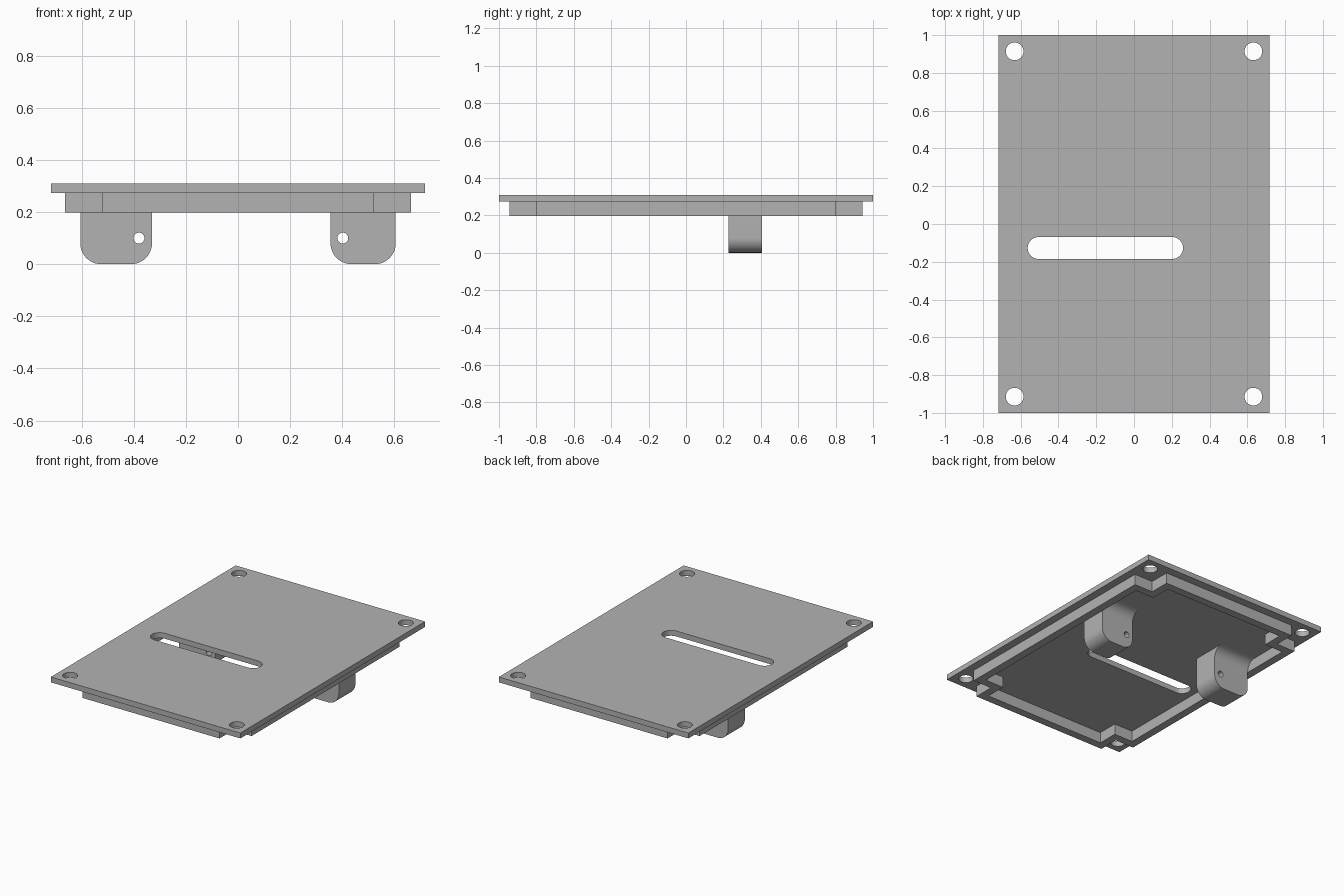
import bpy, bmesh, math
from mathutils import Matrix, Vector

cube = bpy.data.objects.get("Cube")
if cube:
    bpy.data.objects.remove(cube, do_unlink=True)

grey = bpy.data.materials.new("plain grey")
grey.use_nodes = True
GREY = (0.45, 0.45, 0.45, 1)
grey.diffuse_color = GREY
grey.node_tree.nodes["Principled BSDF"].inputs["Base Color"].default_value = GREY

# Main sizes
TOP, UNDER, RIM_BOTTOM = 0.31, 0.273, 0.198
HALF_X, HALF_Y = 0.718, 1.0


def arc(cx, cy, r, start, end, steps=12):
    angles = [math.radians(start + (end - start) * i / steps) for i in range(steps + 1)]
    return [(cx + r * math.cos(a), cy + r * math.sin(a)) for a in angles]


def circle(cx, cy, r, steps=32):
    return arc(cx, cy, r, 0, 360, steps)[:-1]


def rectangle(hx, hy):
    return [(-hx, -hy), (hx, -hy), (hx, hy), (-hx, hy)]


def notched(hx, hy, nx, ny):
    """Rectangle outline with a square notch at every corner."""
    quarter = [(hx, ny), (nx, ny), (nx, hy)]
    left = [(-x, y) for x, y in reversed(quarter)]
    upper = quarter + left
    return upper + [(-x, -y) for x, y in upper]


def prism(name, loops, u, v, origin, depth):
    """Fill nested loops in the u-v plane and extrude them by a vector."""
    u, v, origin, depth = map(Vector, (u, v, origin, depth))
    bm = bmesh.new()
    edges = []
    for loop in loops:
        verts = [bm.verts.new(origin + u * a + v * b) for a, b in loop]
        edges += [bm.edges.new((p, q)) for p, q in zip(verts, verts[1:] + verts[:1])]
    bmesh.ops.triangle_fill(bm, edges=edges, use_beauty=True, normal=u.cross(v))
    result = bmesh.ops.extrude_face_region(bm, geom=bm.faces[:], use_keep_orig=True)
    moved = [g for g in result["geom"] if isinstance(g, bmesh.types.BMVert)]
    bmesh.ops.translate(bm, verts=moved, vec=depth)
    bmesh.ops.recalc_face_normals(bm, faces=bm.faces[:])
    mesh = bpy.data.meshes.new(name)
    bm.to_mesh(mesh)
    bm.free()
    mesh.materials.append(grey)
    obj = bpy.data.objects.new(name, mesh)
    bpy.context.collection.objects.link(obj)
    bpy.ops.object.select_all(action="DESELECT")
    obj.select_set(True)
    bpy.context.view_layer.objects.active = obj
    bpy.ops.object.shade_smooth_by_angle(angle=math.radians(30))
    return obj


X, Y, Z = (1, 0, 0), (0, 1, 0), (0, 0, 1)

# Cover plate with corner screw holes and a long slot
holes = [circle(sx * 0.632, sy * 0.914, 0.047) for sx in (-1, 1) for sy in (-1, 1)]
slot_r, slot_y = 0.058, -0.127
slot = (arc(0.26 - slot_r, slot_y, slot_r, -90, 90, 16)
        + arc(-0.563 + slot_r, slot_y, slot_r, 90, 270, 16))
prism("cover_plate", [rectangle(HALF_X, HALF_Y)] + holes + [slot],
      X, Y, (0, 0, UNDER), (0, 0, TOP - UNDER))

# Locating rim under the plate, stepped in around the screw holes
wall = 0.055
outer = (0.663, 0.943, 0.52, 0.80)
prism("locating_rim", [notched(*outer), notched(*[s - wall for s in outer])],
      X, Y, (0, 0, RIM_BOTTOM), (0, 0, UNDER - RIM_BOTTOM))

# Mounting lugs with a cross hole and a fillet behind each
BACK, FRONT, ROUND, FILLET = 0.407, 0.227, 0.08, 0.07
for side, x0, x1, hole_x in (("right", -0.605, -0.33, -0.38), ("left", 0.355, 0.605, 0.402)):
    outline = ([(x1, UNDER), (x0, UNDER)]
               + arc(x0 + ROUND, ROUND, ROUND, 180, 270)
               + arc(x1 - ROUND, ROUND, ROUND, 270, 360))
    prism(side + "_lug", [outline, circle(hole_x, 0.1, 0.021, 24)],
          X, Z, (0, FRONT, 0), (0, BACK - FRONT, 0))
    curve = arc(BACK + FILLET, UNDER - FILLET, FILLET, 90, 180)
    prism(side + "_lug_fillet", [[(BACK, UNDER)] + curve],
          Y, Z, (x0, 0, 0), (x1 - x0, 0, 0))
